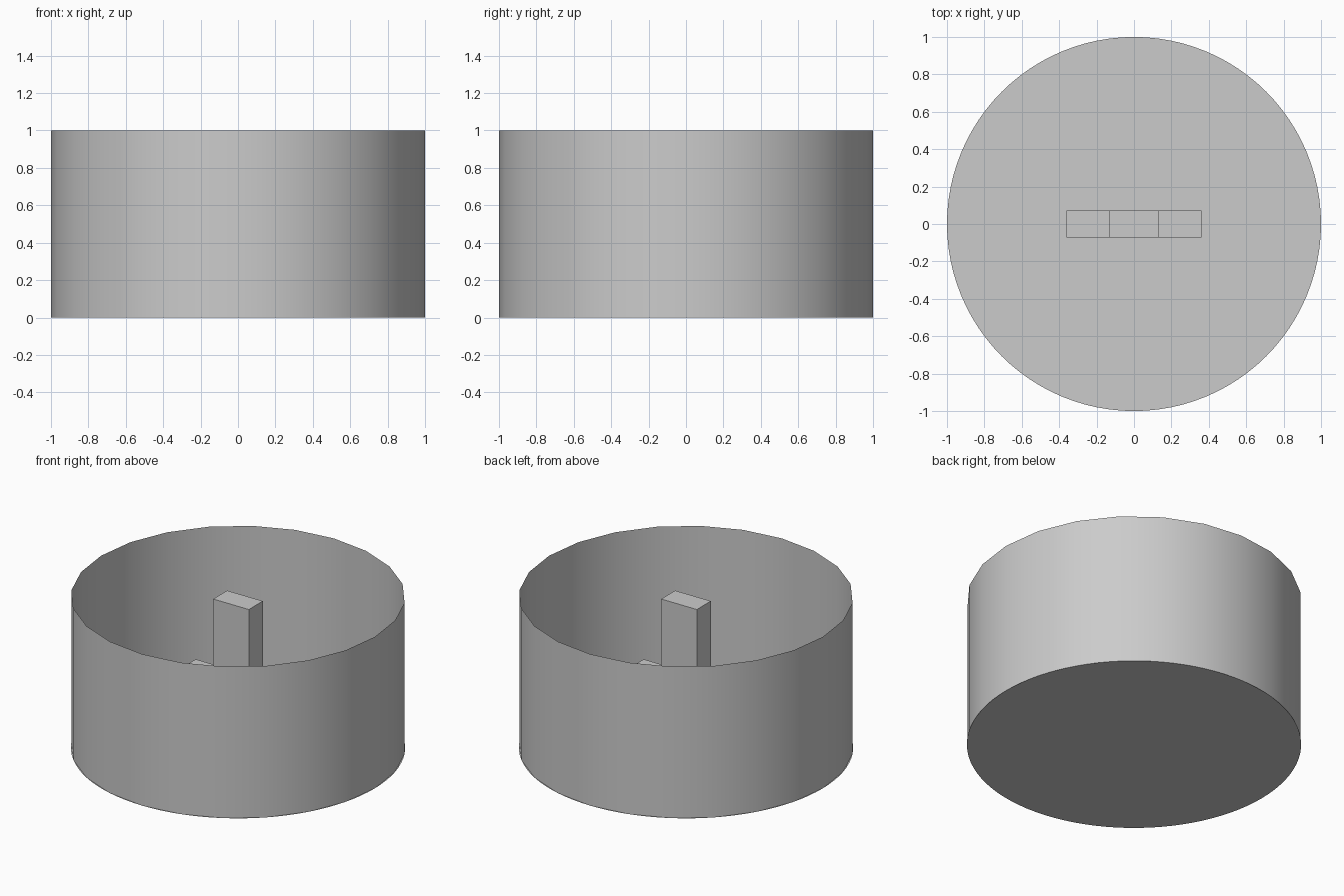
import bpy
import bmesh
from mathutils import Matrix, Vector

cube = bpy.data.objects.get("Cube")
if cube:
    bpy.data.objects.remove(cube, do_unlink=True)

grey = bpy.data.materials.new("plain grey")
grey.use_nodes = True
colour = (0.6, 0.6, 0.6, 1)
grey.diffuse_color = colour
grey.node_tree.nodes["Principled BSDF"].inputs["Base Color"].default_value = colour


def finish(name, bm, smooth=False):
    """Turn a bmesh into a named grey object."""
    mesh = bpy.data.meshes.new(name)
    bm.to_mesh(mesh)
    bm.free()
    mesh.materials.append(grey)
    for face in mesh.polygons:
        face.use_smooth = smooth
    obj = bpy.data.objects.new(name, mesh)
    bpy.context.collection.objects.link(obj)


def ring(bm, sides, filled):
    """Circle of unit radius with its first corner on the x axis."""
    return bmesh.ops.create_circle(bm, cap_ends=filled, segments=sides, radius=1)


def block(name, x0, x1, half_depth, height):
    """Box standing on the floor between two x positions."""
    bm = bmesh.new()
    place = Matrix.Translation(Vector(((x0 + x1) / 2, 0, height / 2)))
    size = Matrix.Diagonal((x1 - x0, 2 * half_depth, height, 1))
    bmesh.ops.create_cube(bm, size=1, matrix=place @ size)
    finish(name, bm)


# Round floor
bm = bmesh.new()
ring(bm, 96, True)
for face in bm.faces:
    if face.normal.z > 0:
        face.normal_flip()
finish("floor", bm)

# Thin open wall, raised from a coarser ring
bm = bmesh.new()
ring(bm, 24, False)
raised = bmesh.ops.extrude_edge_only(bm, edges=bm.edges[:])["geom"]
rim = [v for v in raised if isinstance(v, bmesh.types.BMVert)]
bmesh.ops.translate(bm, verts=rim, vec=(0, 0, 1))
bm.normal_update()
for face in bm.faces:
    if face.normal.dot(face.calc_center_median()) < 0:
        face.normal_flip()
finish("wall", bm, smooth=True)

# Stepped stand: tall middle block with a low step on each side
block("middle_block", -0.13, 0.13, 0.073, 0.975)
block("right_step", -0.36, -0.13, 0.073, 0.46)
block("left_step", 0.13, 0.36, 0.073, 0.46)
